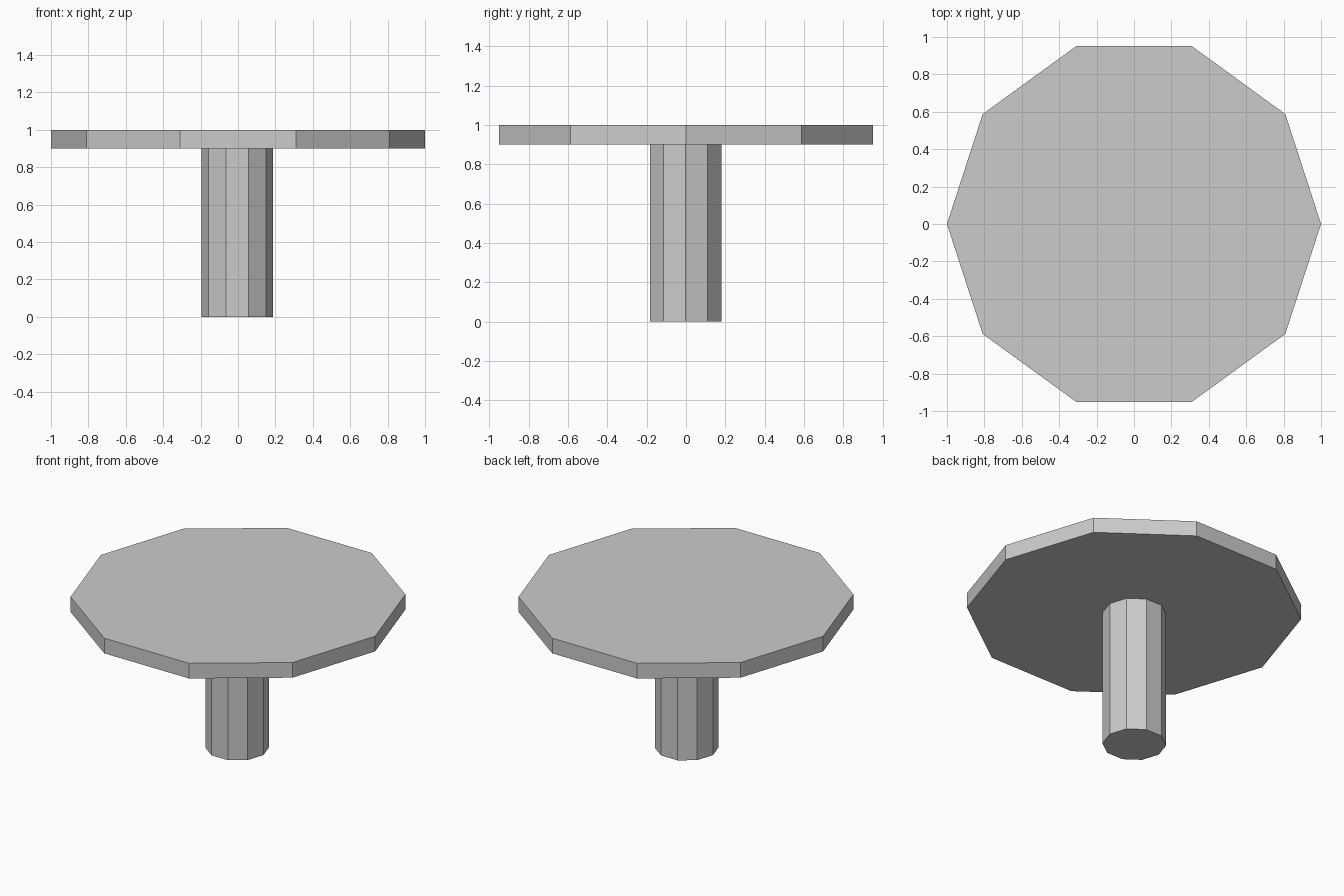
import bpy
from math import radians

if "Cube" in bpy.data.objects:
    bpy.data.objects.remove(bpy.data.objects["Cube"])

SIDES = 10


def prism(name, radius, z0, z1, x=0.0, y=0.0):
    # Ten-sided prism with corners on the x axis
    bpy.ops.mesh.primitive_cylinder_add(
        vertices=SIDES, radius=radius, depth=z1 - z0,
        location=(x, y, (z0 + z1) / 2), rotation=(0, 0, radians(90)))
    obj = bpy.context.object
    obj.name = name
    return obj


# Flat round top
prism("table_top", 1.0, 0.9, 1.0)

# Central leg, very slightly off centre
prism("pedestal", 0.191, 0.0, 0.9, x=-0.004, y=-0.002)
